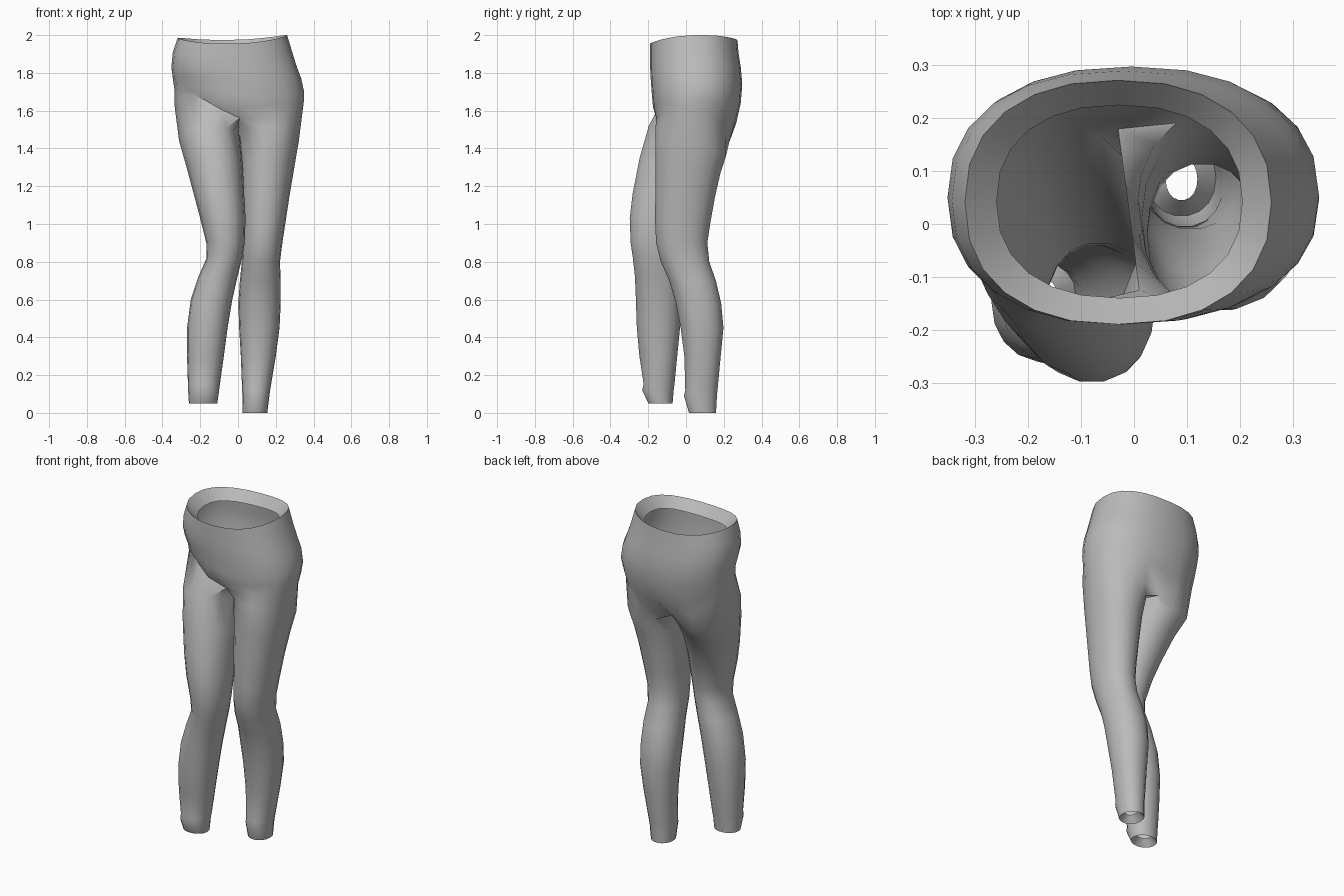
import bpy, bmesh
from math import sin, cos, radians, copysign

if "Cube" in bpy.data.objects:
    bpy.data.objects.remove(bpy.data.objects["Cube"], do_unlink=True)

grey = bpy.data.materials.new("mid grey fabric")
grey.use_nodes = True
grey.diffuse_color = (0.5, 0.5, 0.5, 1)
grey.node_tree.nodes["Principled BSDF"].inputs["Base Color"].default_value = (0.5, 0.5, 0.5, 1)

bm = bmesh.new()


def oval(box, deg, power):
    """Point on a rounded box outline: (x, y) at an angle."""
    x0, x1, y0, y1 = box
    c, s = cos(radians(deg)), sin(radians(deg))
    px, py = (copysign(abs(v) ** (2 / power), v) for v in (c, s))
    return (x0 + x1 + (x1 - x0) * px) / 2, (y0 + y1 + (y1 - y0) * py) / 2


def bridge(upper, lower):
    n = len(upper)
    for i in range(n):
        k = (i + 1) % n
        bm.faces.new((upper[i], lower[i], lower[k], upper[k]))


# Pelvis rings: z, box, front drop, back drop, fold lift, rim curve
PELVIS = [
    (1.905, (-.26, .205, -.14, .225), 0, 0, 0, 1),
    (1.965, (-.32, .26, -.19, .272), 0, 0, 0, 1),
    (1.90, (-.345, .285, -.19, .278), 0, 0, 0, .5),
    (1.83, (-.353, .312, -.19, .29), 0, 0, 0, 0),
    (1.77, (-.345, .335, -.187, .298), 0, .03, .01, 0),
    (1.70, (-.335, .35, -.18, .29), .02, .06, .04, 0),
    (1.66, (-.335, .35, -.175, .265), .04, .13, .06, 0),
    (1.62, (-.335, .345, -.165, .235), .06, .2, .09, 0),
]


def pelvis_ring(z, box, front, back, fold, rim):
    ring = []
    for i in range(24):
        a = -90 + 15 * i
        c, s = cos(radians(a)), sin(radians(a))
        x, y = oval(box, a, 2.3)
        w = max(0, -c) * max(0, -s) * 2
        h = z - front * min(s, 0) ** 2 - back * max(s, 0) ** 2 + fold * w
        h += rim * (.01 * s + .027 * c * c + .0075 * c)
        ring.append(bm.verts.new((x + .15 * fold * w, y + .2 * fold * w, h)))
    return ring


rings = [pelvis_ring(*p) for p in PELVIS]
for upper, lower in zip(rings, rings[1:]):
    bridge(upper, lower)

# Crotch seam from back to front, shared by both legs
fork = rings[-1]
fork[0].co = (.01, -.125, 1.56)
fork[12].co = (-.03, .18, 1.42)
seam = [bm.verts.new(fork[12].co.lerp(fork[0].co, k / 6)) for k in range(1, 6)]

# Leg rings: z, box, back-to-front tilt
LEFT = [
    (1.44, (.005, .322, -.163, .215), .08),
    (1.31, (.015, .30, -.165, .185), .04),
    (1.15, (.02, .273, -.165, .155), .01),
    (1.0, (.025, .25, -.165, .13), 0),
    (.9, (.025, .235, -.16, .115), 0),
    (.8, (.02, .222, -.135, .125), 0),
    (.7, (.01, .226, -.09, .16), 0),
    (.58, (.002, .226, -.055, .188), 0),
    (.45, (.006, .22, -.03, .2), 0),
    (.3, (.015, .2, -.01, .185), 0),
    (.12, (.022, .17, -.005, .168), 0),
    (.09, (.023, .166, -.012, .165), 0),
    (0, (.025, .155, .015, .16), 0),
    (.04, (.06, .12, .045, .125), 0),
]
RIGHT = [
    (1.44, (-.312, .015, -.2, .19), .08),
    (1.31, (-.275, .025, -.248, .115), .04),
    (1.15, (-.232, .033, -.285, .045), .01),
    (1.03, (-.2, .04, -.3, .0), 0),
    (.9, (-.168, .035, -.295, -.035), 0),
    (.82, (-.166, .022, -.283, -.04), 0),
    (.72, (-.21, -.003, -.272, -.03), 0),
    (.6, (-.25, -.03, -.267, -.025), 0),
    (.45, (-.27, -.055, -.262, -.03), 0),
    (.3, (-.27, -.075, -.248, -.045), 0),
    (.15, (-.265, -.096, -.225, -.06), 0),
    (.12, (-.264, -.1, -.233, -.064), 0),
    (.05, (-.26, -.11, -.2, -.07), 0),
    (.09, (-.225, -.145, -.17, -.1), 0),
]


def leg(top, start, sections):
    upper = top
    for z, box, tilt in sections:
        lower = []
        for j in range(18):
            a = start + 20 * j
            x, y = oval(box, a, 2.15)
            lower.append(bm.verts.new((x, y, z - tilt * sin(radians(a)))))
        bridge(upper, lower)
        upper = lower


leg(fork[:13] + seam, 240, LEFT)
leg(fork[12:] + fork[:1] + seam[::-1], 60, RIGHT)

# Finished garment
mesh = bpy.data.meshes.new("leggings")
bm.normal_update()
bm.to_mesh(mesh)
bm.free()
mesh.materials.append(grey)
leggings = bpy.data.objects.new("leggings", mesh)
bpy.context.collection.objects.link(leggings)
bpy.context.view_layer.objects.active = leggings
leggings.select_set(True)
bpy.ops.object.shade_smooth_by_angle(angle=radians(50))
